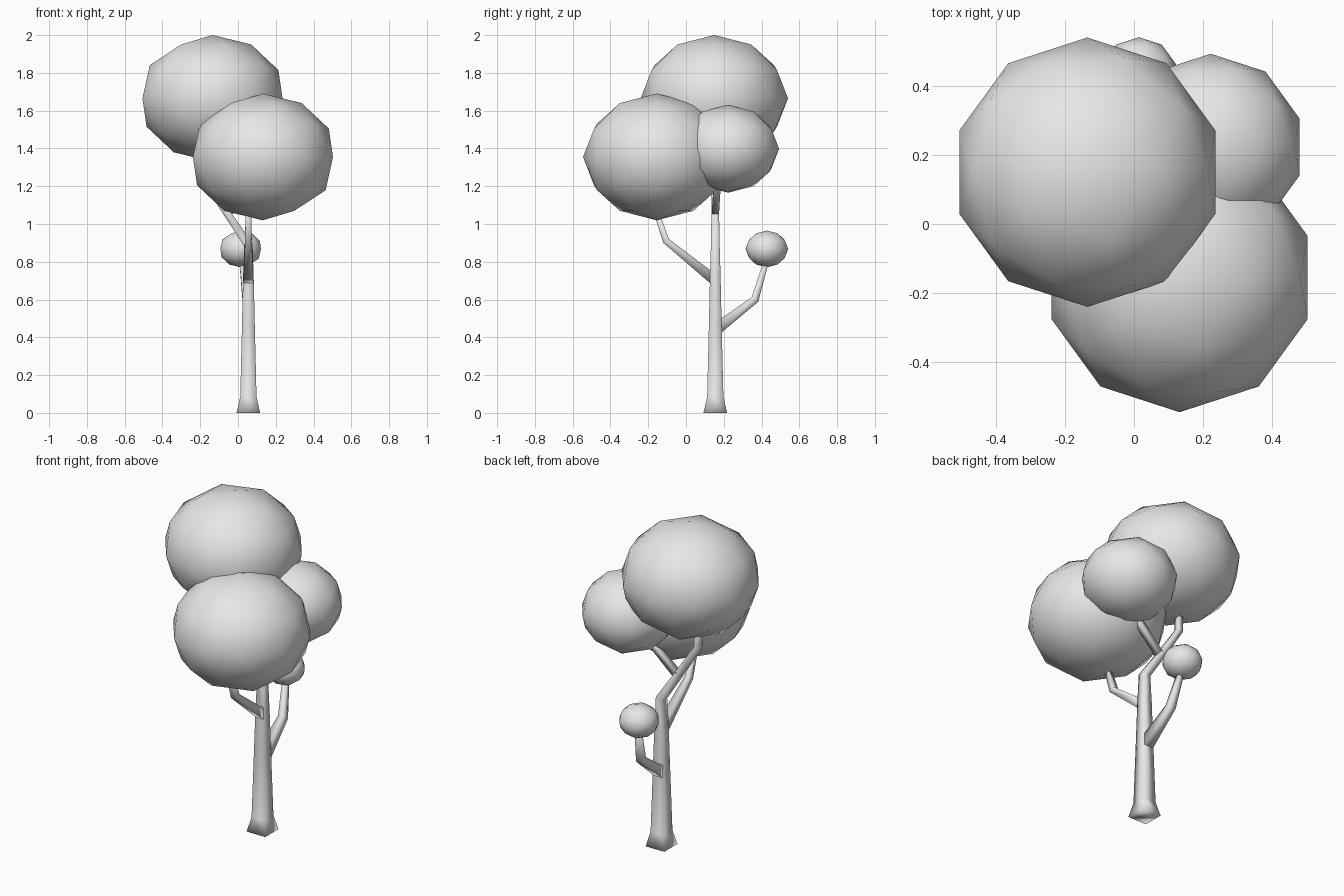
import bpy
import bmesh
from mathutils import Vector

cube = bpy.data.objects.get("Cube")
if cube:
    bpy.data.objects.remove(cube, do_unlink=True)

# One plain grey for the whole tree
grey = bpy.data.materials.new("plain_grey")
grey.use_nodes = True
colour = (0.8, 0.8, 0.8, 1)
grey.diffuse_color = colour
grey.node_tree.nodes["Principled BSDF"].inputs["Base Color"].default_value = colour


def finish(bm, name):
    bmesh.ops.recalc_face_normals(bm, faces=bm.faces)
    for face in bm.faces:
        face.smooth = True
    mesh = bpy.data.meshes.new(name)
    bm.to_mesh(mesh)
    bm.free()
    mesh.materials.append(grey)
    obj = bpy.data.objects.new(name, mesh)
    bpy.context.collection.objects.link(obj)
    return obj


def limb(name, side, path):
    """Sweep a tapering square along (x, y, z, half_width) points."""
    bm = bmesh.new()
    side = Vector(side).normalized()
    points = [Vector(p[:3]) for p in path]
    last = len(points) - 1
    rings = []
    for i, (point, spec) in enumerate(zip(points, path)):
        into = (points[i] - points[max(i - 1, 0)]).normalized()
        out = (points[min(i + 1, last)] - points[i]).normalized()
        up = side.cross(into + out).normalized()
        rings.append([bm.verts.new(point + spec[3] * (a * side + b * up))
                      for a, b in ((-1, -1), (1, -1), (1, 1), (-1, 1))])
    for low, high in zip(rings, rings[1:]):
        for k in range(4):
            n = (k + 1) % 4
            bm.faces.new((low[k], low[n], high[n], high[k]))
    bm.faces.new(rings[0])
    bm.faces.new(rings[-1])
    return finish(bm, name)


def foliage(name, centre, radius):
    """Low-poly ball, slightly flattened."""
    bm = bmesh.new()
    bmesh.ops.create_icosphere(bm, subdivisions=2, radius=radius)
    bmesh.ops.scale(bm, vec=(1, 1, 0.86), verts=bm.verts)
    bmesh.ops.translate(bm, vec=centre, verts=bm.verts)
    return finish(bm, name)


# Trunk with flared foot, leaning over into the upper bough
X, Y = 0.055, 0.155
limb("trunk", (0, 1, 0), [
    (X, Y, 0, 0.0625), (X, Y, 0.085, 0.043), (X, Y, 0.46, 0.034),
    (X, Y, 0.72, 0.028), (X, Y, 0.89, 0.023), (-0.06, Y, 1.06, 0.02),
    (-0.19, Y, 1.26, 0.017), (-0.19, Y, 1.45, 0.016)])

# Branches
limb("side_branch", (0, 1, 0), [
    (-0.06, Y, 1.05, 0.019), (0.1, 0.165, 1.2, 0.018), (0.2, 0.2, 1.35, 0.016)])
limb("front_branch", (1, 0, 0), [
    (X, Y, 0.7, 0.028), (X, -0.105, 0.91, 0.018), (X, -0.17, 1.1, 0.014)])
limb("back_branch", (1, 0, 0), [
    (X, Y, 0.44, 0.032), (0.045, 0.365, 0.6, 0.021), (0.02, 0.43, 0.82, 0.014)])

# Foliage balls
foliage("top_foliage", (-0.135, 0.15, 1.665), 0.39)
foliage("front_foliage", (0.132, -0.155, 1.355), 0.39)
foliage("side_foliage", (0.222, 0.223, 1.398), 0.27)
foliage("back_foliage", (0.014, 0.428, 0.868), 0.113)
